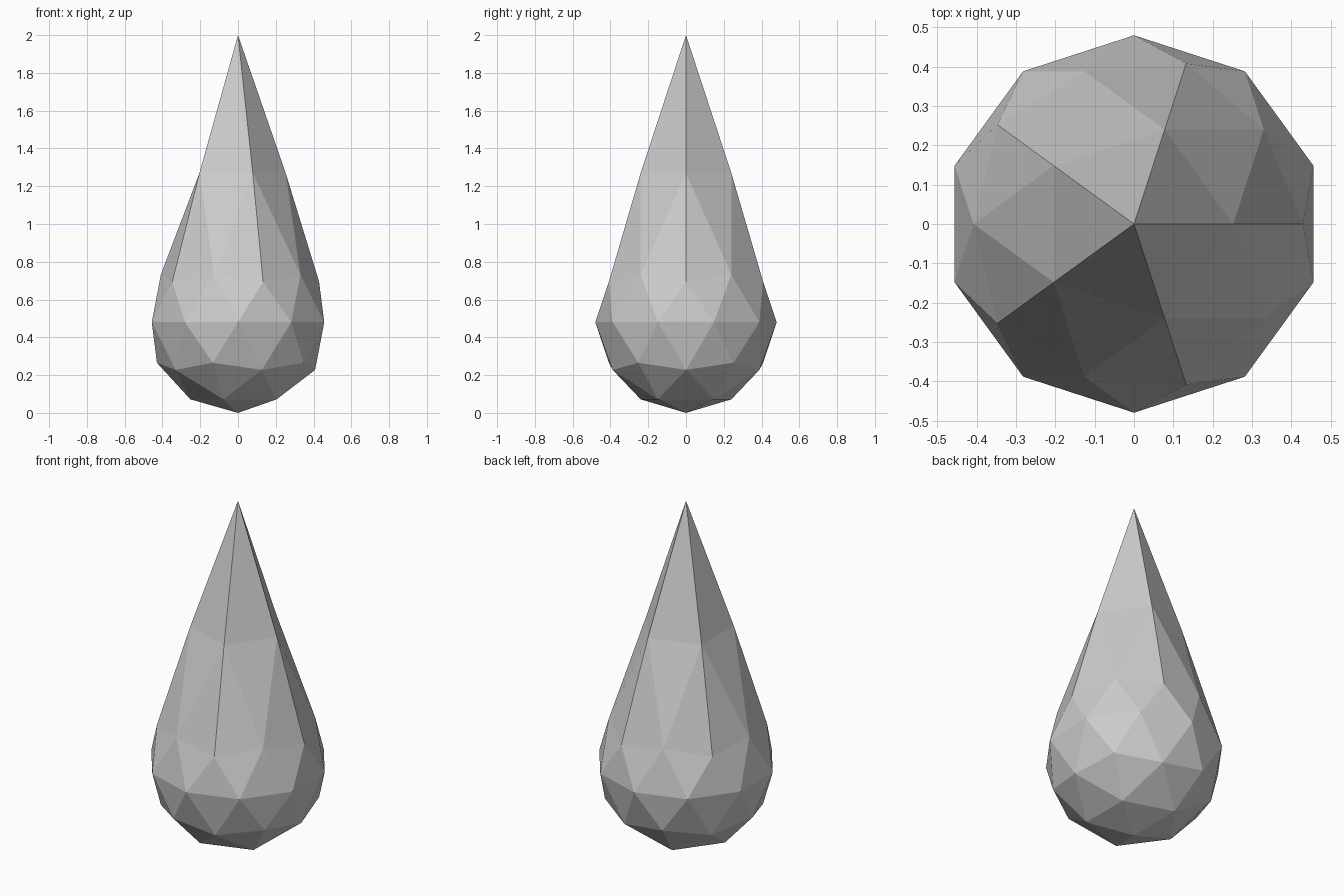
import bpy

if "Cube" in bpy.data.objects:
    bpy.data.objects.remove(bpy.data.objects["Cube"])

R = 0.48  # radius of the round lower body

# Teardrop: low-poly icosphere whose crown is pulled up into a point
bpy.ops.mesh.primitive_ico_sphere_add(subdivisions=2, radius=R, location=(0, 0, 0))
drop = bpy.context.object
drop.name = "teardrop"

for v in drop.data.vertices:
    h = v.co.z / R
    if h > 0.95:        # tip
        v.co.z = 2.0
    elif h > 0.7:       # ring just under the tip
        v.co.z = 1.27
    else:               # round body, lifted to stand on the ground
        v.co.z += R

# Flat facets
for p in drop.data.polygons:
    p.use_smooth = False
drop.data.update()
